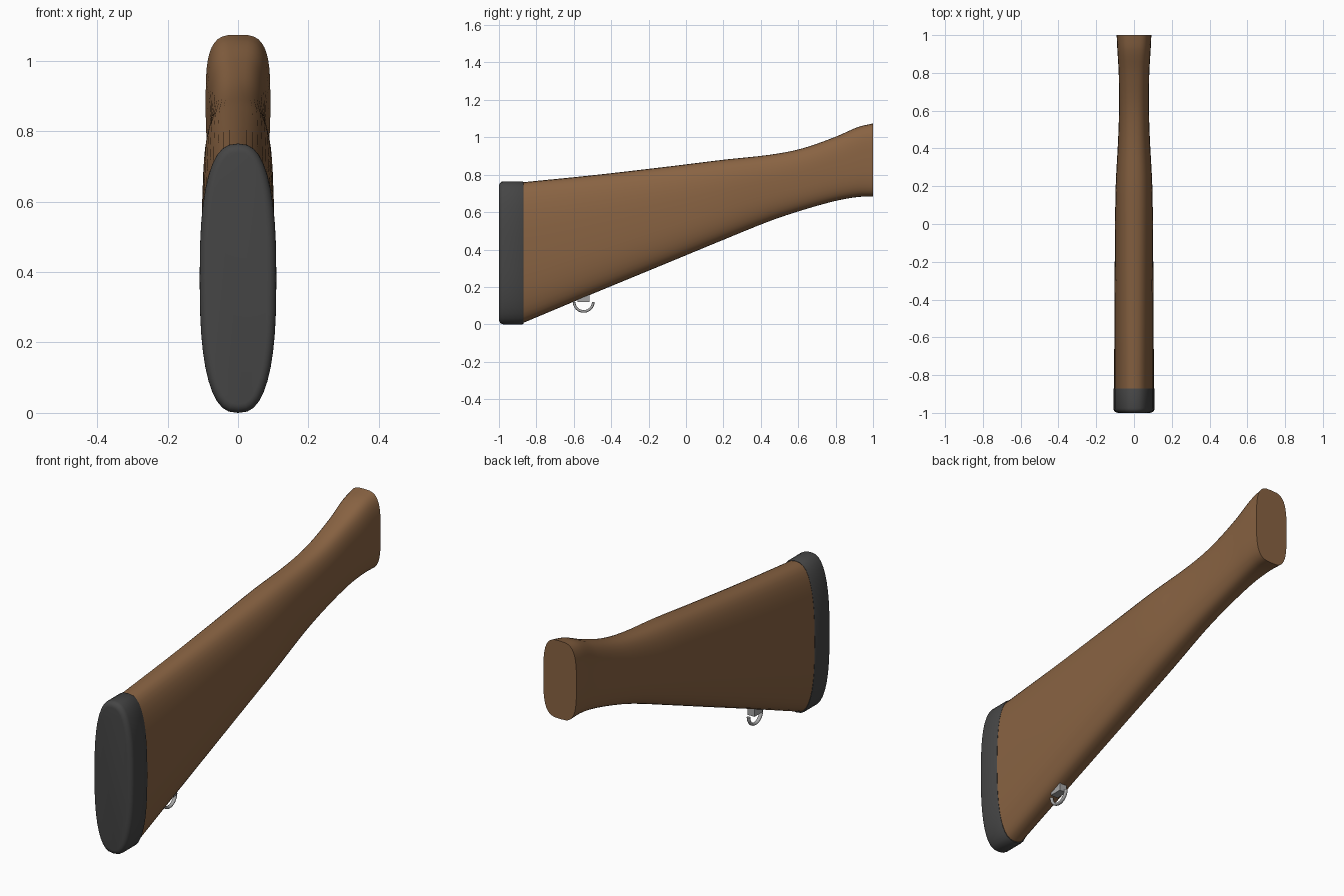
import bpy, bmesh
from math import sin, cos, pi, copysign, radians

if "Cube" in bpy.data.objects:
    bpy.data.objects.remove(bpy.data.objects["Cube"])

def material(name, rgb):
    m = bpy.data.materials.new(name)
    m.diffuse_color = (*rgb, 1)
    m.use_nodes = True
    m.node_tree.nodes["Principled BSDF"].inputs["Base Color"].default_value = m.diffuse_color
    return m

wood = material("wood", (0.25, 0.125, 0.055))
rubber = material("rubber", (0.06, 0.06, 0.06))
steel = material("steel", (0.38, 0.38, 0.38))

def loft(name, rings, mat, angle=40):
    bm = bmesh.new()
    loops = [[bm.verts.new(p) for p in r] for r in rings]
    n = len(loops[0])
    for a, b in zip(loops, loops[1:]):
        for i in range(n):
            j = (i + 1) % n
            bm.faces.new((a[i], a[j], b[j], b[i]))
    bm.faces.new(loops[0])
    bm.faces.new(loops[-1])
    bmesh.ops.recalc_face_normals(bm, faces=bm.faces)
    me = bpy.data.meshes.new(name)
    bm.to_mesh(me)
    bm.free()
    ob = bpy.data.objects.new(name, me)
    bpy.context.collection.objects.link(ob)
    me.materials.append(mat)
    bpy.ops.object.select_all(action='DESELECT')
    ob.select_set(True)
    bpy.context.view_layer.objects.active = ob
    bpy.ops.object.shade_smooth_by_angle(angle=radians(angle))
    return ob

def section(y, top, bottom, half_width, power, n=40):
    # rounded-rectangle (superellipse) cross-section
    mid, h = (top + bottom) / 2, (top - bottom) / 2
    r = lambda v: copysign(abs(v) ** (2 / power), v) if abs(v) > 1e-9 else 0
    return [(half_width * r(cos(2 * pi * i / n)), y, mid + h * r(sin(2 * pi * i / n)))
            for i in range(n)]

def smooth_stations(st, steps=4):
    # cubic interpolation through uneven stations, first value is y
    def slope(i, k):
        a, b = st[max(i - 1, 0)], st[min(i + 1, len(st) - 1)]
        return (b[k] - a[k]) / (b[0] - a[0])
    out = []
    for i in range(len(st) - 1):
        a, b = st[i], st[i + 1]
        d = b[0] - a[0]
        for s in range(steps):
            t = s / steps
            vals = [a[0] + d * t]
            for k in range(1, len(a)):
                vals.append((2*t**3 - 3*t*t + 1) * a[k] + (t**3 - 2*t*t + t) * d * slope(i, k)
                            + (3*t*t - 2*t**3) * b[k] + (t**3 - t*t) * d * slope(i + 1, k))
            out.append(vals)
    return out + [list(st[-1])]

# wooden stock: y, top, bottom, half width, squareness
stations = [
    (-0.87, 0.760, 0.008, 0.105, 2.6),
    (-0.50, 0.797, 0.163, 0.104, 2.6),
    (-0.10, 0.843, 0.328, 0.101, 2.6),
    (0.20, 0.880, 0.452, 0.097, 2.6),
    (0.45, 0.907, 0.553, 0.084, 2.6),
    (0.62, 0.940, 0.610, 0.079, 2.7),
    (0.80, 1.003, 0.660, 0.081, 2.9),
    (0.92, 1.055, 0.681, 0.088, 3.2),
    (1.00, 1.074, 0.683, 0.092, 3.4),
]
loft("stock", [section(*s) for s in smooth_stations(stations)], wood)

# butt pad with a rounded rear edge
R = 0.025
pad = []
for i in range(6):
    a = pi / 2 * i / 5
    inset = R * (1 - sin(a))
    pad.append(section(-1 + R * (1 - cos(a)), 0.765 - inset, inset, 0.109 - inset, 2.6))
pad.append(section(-0.875, 0.765, 0, 0.109, 2.6))
pad.append(section(-0.87, 0.762, 0.003, 0.106, 2.6))
loft("butt_pad", pad, rubber)

# sling mount block, sunk into the underside
block = [[(sx * 0.02, y, z) for sx, y in ((-1, -0.58), (1, -0.58), (1, -0.515), (-1, -0.515))]
         for z in (0.12, 0.19)]
loft("sling_mount", block, steel, 30)

# half-round sling loop
loop = []
for i in range(25):
    a = pi + pi * i / 24
    loop.append([((0.009 * cos(b)), -0.547 + (0.051 + 0.007 * sin(b)) * cos(a),
                  0.12 + (0.051 + 0.007 * sin(b)) * sin(a))
                 for b in (2 * pi * k / 12 for k in range(12))])
loft("sling_loop", loop, steel)
